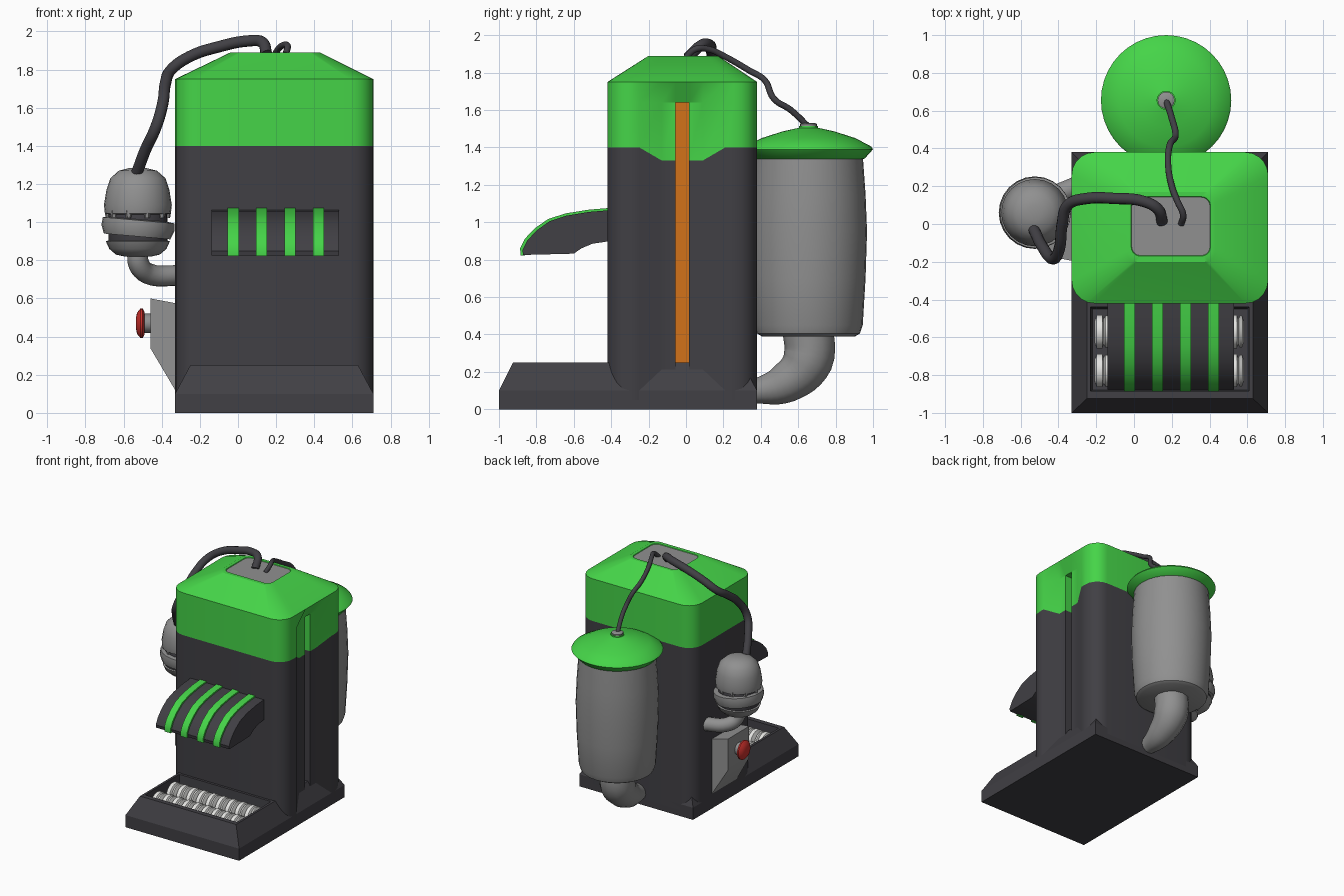
import bpy, bmesh, math
from mathutils import Vector, Matrix

old = bpy.data.objects.get("Cube")
if old:
    bpy.data.objects.remove(old, do_unlink=True)


def material(name, r, g, b):
    m = bpy.data.materials.new(name)
    m.use_nodes = True
    m.diffuse_color = (r, g, b, 1)
    m.node_tree.nodes["Principled BSDF"].inputs["Base Color"].default_value = (r, g, b, 1)
    return m


DARK = material("charcoal", .052, .05, .058)
GREEN = material("bright green", .06, .66, .065)
GRAY = material("mid gray", .28, .28, .28)
ORANGE = material("orange", .65, .17, .01)
RED = material("red", .6, .03, .025)
WHITE = material("off white", .78, .78, .76)


def finish(ob, angle=35):
    bpy.ops.object.select_all(action='DESELECT')
    ob.select_set(True)
    bpy.context.view_layer.objects.active = ob
    bpy.ops.object.shade_smooth_by_angle(angle=math.radians(angle))
    return ob


def loft(name, rings, mats, rule=lambda i, k: 0, caps=(0, 0), angle=35):
    """Skin closed rings of equal length; rule(ring, side) picks the material."""
    bm = bmesh.new()
    rows = [[bm.verts.new(p) for p in ring] for ring in rings]
    n = len(rows[0])
    for i in range(len(rows) - 1):
        for k in range(n):
            j = (k + 1) % n
            f = bm.faces.new((rows[i][k], rows[i][j], rows[i + 1][j], rows[i + 1][k]))
            f.material_index = rule(i, k)
    for row, m in ((rows[0], caps[0]), (rows[-1], caps[1])):
        bm.faces.new(row).material_index = m
    bmesh.ops.remove_doubles(bm, verts=bm.verts, dist=.0005)
    bmesh.ops.recalc_face_normals(bm, faces=bm.faces)
    me = bpy.data.meshes.new(name)
    bm.to_mesh(me)
    bm.free()
    for m in mats:
        me.materials.append(m)
    ob = bpy.data.objects.new(name, me)
    bpy.context.collection.objects.link(ob)
    return finish(ob, angle)


def lathe(name, profile, mat, at=(0, 0, 0), rot=None, sides=32):
    """Turn (radius, height) pairs about z, then rotate and place."""
    mx = Matrix.Translation(at) @ (rot or Matrix())
    turn = [math.tau * k / sides for k in range(sides)]
    rings = [[mx @ Vector((r * math.cos(a), r * math.sin(a), h)) for a in turn]
             for r, h in profile]
    return loft(name, rings, [mat])


def slab(name, profile, x0, x1, mat):
    """Extrude a (y, z) profile along x."""
    return loft(name, [[(x, y, z) for y, z in profile] for x in (x0, x1)], [mat])


def rect(x0, x1, y0, y1, z):
    return [(x0, y0, z), (x1, y0, z), (x1, y1, z), (x0, y1, z)]


def hose(name, points, radius, mat, scales=None):
    cu = bpy.data.curves.new(name, 'CURVE')
    cu.dimensions = '3D'
    cu.bevel_depth, cu.bevel_resolution = radius, 4
    cu.resolution_u, cu.use_fill_caps = 6, True
    sp = cu.splines.new('BEZIER')
    sp.bezier_points.add(len(points) - 1)
    for i, p in enumerate(points):
        b = sp.bezier_points[i]
        b.co, b.radius = p, scales[i] if scales else 1
        b.handle_left_type = b.handle_right_type = 'AUTO'
    cu.materials.append(mat)
    ob = bpy.data.objects.new(name, cu)
    bpy.context.collection.objects.link(ob)
    bpy.ops.object.select_all(action='DESELECT')
    ob.select_set(True)
    bpy.context.view_layer.objects.active = ob
    bpy.ops.object.convert(target='MESH')
    return finish(bpy.context.object, 50)


# Body outline: rounded rectangle with a side recess holding a narrow slot
X0, X1, Y0, Y1, R = -.33, .71, -.42, .38, .12
STEPS = 5


def outline(z, depth, slot, dip=0):
    def arc(cx, cy, start):
        return [(cx + R * math.cos(math.radians(start + 90 * t / STEPS)),
                 cy + R * math.sin(math.radians(start + 90 * t / STEPS)), z)
                for t in range(STEPS + 1)]
    a, b = X1 - depth, X1 - depth - slot
    side = [(X1, -.25, z)]
    side += [(x, y, z - dip) for x, y in ((a, -.13), (a, -.055), (b, -.055),
                                          (b, .015), (a, .015), (a, .09))]
    side += [(X1, .21, z)]
    return (arc(X1 - R, Y0 + R, -90) + side + arc(X1 - R, Y1 - R, 0)
            + arc(X0 + R, Y1 - R, 90) + arc(X0 + R, Y0 + R, 180))


def shrink(z, x0, x1, y0, y1):
    return [(x0 + (x - X0) / (X1 - X0) * (x1 - x0),
             y0 + (y - Y0) / (Y1 - Y0) * (y1 - y0), z) for x, y, _ in outline(z, 0, 0)]


SLOT_BACK = STEPS + 4


def body_rule(i, k):
    if k == SLOT_BACK and 2 <= i <= 3:
        return 2
    return 0 if i < 3 else 1


rings = [outline(.05, .06, 0), outline(.2, .06, 0), outline(.2, .06, .13),
         outline(1.4, .06, .13, .07), outline(1.64, .06, .13), outline(1.64, .06, 0),
         outline(1.75, 0, 0), shrink(1.89, -.04, .43, -.2, .17),
         shrink(1.89, -.015, .405, -.17, .145), shrink(1.885, -.012, .402, -.167, .142)]
loft("body", rings, [DARK, GREEN, ORANGE, GRAY], body_rule, (0, 3), 28)

# Base with chamfered rim and sunken tray
loft("base", [rect(X0, X1, -1, Y1, 0), rect(X0, X1, -1, Y1, .1),
              rect(X0 + .08, X1 - .08, -.925, .3, .25),
              rect(X0 + .1, X1 - .1, -.885, -.44, .25),
              rect(X0 + .11, X1 - .11, -.88, -.45, .08)], [DARK], angle=10)

# Ribbed rollers lying in the tray
ribs = []
for i in range(9):
    h = i * .089
    ribs += [(.055, h), (.088, h + .012), (.088, h + .042), (.07, h + .05),
             (.085, h + .058), (.085, h + .07), (.055, h + .08)]
for label, y in (("front", -.775), ("rear", -.57)):
    lathe(label + "_roller", ribs, WHITE, (-.21, y, .155), Matrix.Rotation(math.pi / 2, 4, 'Y'), 20)

# Overhanging spout hood with raised stripes
crest = [(-.40, 1.065), (-.52, 1.055), (-.64, 1.035), (-.73, 1.005), (-.80, .955),
         (-.85, .9), (-.875, .85), (-.87, .825)]
slab("spout_hood", crest + [(-.6, .832), (-.56, .86), (-.5, .885), (-.40, .9)], -.14, .53, DARK)
band = [(y - .012 * max(0, (-y - .5) / .38), z + .012) for y, z in crest[:-1]] + [(-.885, .822)]
under = [(y + .015, z - .02) for y, z in reversed(crest[:-1])]
for i in range(4):
    x = -.025 + i * .149
    slab("hood_stripe_%d" % (i + 1), band + [(-.86, .822)] + under, x - .029, x + .029, GREEN)

# Rear tank, lid and drain pipe
TANK = (.17, .655, 0)
lathe("tank", [(.25, .39), (.275, .405), (.29, .45), (.305, .7), (.313, .95),
               (.305, 1.15), (.29, 1.36)], GRAY, TANK)
lathe("tank_lid", [(.28, 1.335), (.3, 1.34), (.345, 1.39), (.335, 1.405), (.25, 1.45),
                   (.14, 1.485), (.05, 1.505), (.05, 1.515)], GREEN, TANK, sides=40)
lathe("lid_fitting", [(.045, 1.5), (.045, 1.525), (.035, 1.53)], GRAY, TANK, sides=16)
hose("drain_pipe", [(.17, .65, .45), (.17, .65, .26), (.17, .53, .14), (.17, .35, .09)],
     .135, GRAY, [1, 1, .8, .45])

# Hoses
hose("thin_hose", [(.17, .655, 1.51), (.2, .56, 1.6), (.22, .47, 1.66), (.19, .42, 1.76),
                   (.18, .34, 1.81), (.2, .2, 1.89), (.23, .12, 1.925), (.26, .05, 1.925),
                   (.25, .0, 1.88)], .017, DARK)
hose("thick_hose", [(-.53, -.03, 1.26), (-.485, -.12, 1.38), (-.43, -.185, 1.5),
                    (-.395, -.13, 1.62), (-.38, .0, 1.73), (-.35, .1, 1.8),
                    (-.25, .135, 1.87), (-.1, .135, 1.92), (.05, .12, 1.95),
                    (.125, .08, 1.945), (.15, .01, 1.88)], .03, DARK)

# Side valve: dome, tilted collar, dark bands and bowl
VALVE = (-.525, .06, 0)
lathe("valve_bowl", [(.07, .82), (.115, .83), (.15, .86), (.168, .9), (.15, .905)], GRAY, VALVE, sides=24)
lathe("valve_core", [(.15, .88), (.155, .9), (.155, 1.05), (.15, 1.06)], DARK, VALVE, sides=24)
tilt = Matrix.Rotation(math.radians(5), 4, 'Y')
lathe("valve_collar", [(.15, -.045), (.175, -.045), (.192, 0), (.188, .04), (.15, .045)],
      GRAY, (VALVE[0], VALVE[1], .97), tilt, 24)
lathe("valve_dome", [(.15, 1.04), (.172, 1.045), (.178, 1.09), (.165, 1.17), (.145, 1.23),
                     (.1, 1.27), (.04, 1.285)], GRAY, VALVE, sides=24)
for i in range(10):
    a = math.tau * i / 10
    lathe("dome_tooth_%d" % (i + 1), [(.014, 1.022), (.02, 1.06)], GRAY,
          (VALVE[0] + .155 * math.cos(a), VALVE[1] + .155 * math.sin(a), 0), sides=6)
hose("valve_pipe", [(-.525, .06, .86), (-.52, .07, .78), (-.47, .12, .73), (-.3, .2, .72)],
     .055, GRAY)

# Push button on a tapered housing
loft("button_housing", [[(-.3, -.2, .07), (-.3, .14, .07), (-.3, .14, .57), (-.3, -.2, .57)],
                        [(-.46, -.17, .34), (-.46, .11, .34), (-.46, .11, .6), (-.46, -.17, .6)]],
     [GRAY])
west = Matrix.Rotation(-math.pi / 2, 4, 'Y')
lathe("button_neck", [(.05, 0), (.05, .04)], GRAY, (-.455, -.03, .47), west, 16)
lathe("red_button", [(.06, 0), (.077, .01), (.077, .022), (.055, .04), (.02, .046)], RED,
      (-.49, -.03, .47), west, 24)
